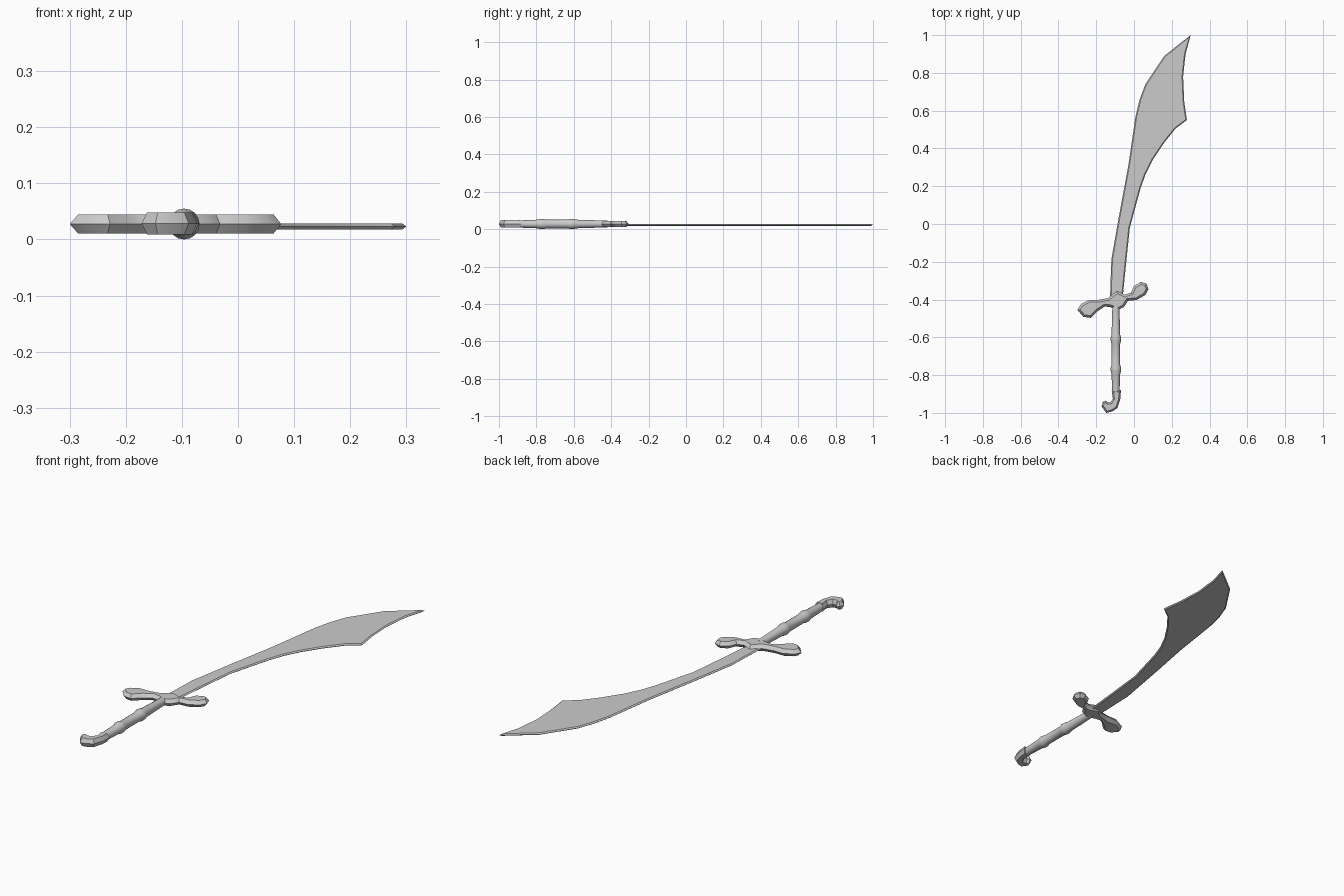
import bpy, bmesh, math
from mathutils import Vector

if "Cube" in bpy.data.objects:
    bpy.data.objects.remove(bpy.data.objects["Cube"])


def finish(name, bm, angle):
    bmesh.ops.recalc_face_normals(bm, faces=bm.faces)
    mesh = bpy.data.meshes.new(name)
    bm.to_mesh(mesh)
    bm.free()
    obj = bpy.data.objects.new(name, mesh)
    bpy.context.collection.objects.link(obj)
    bpy.ops.object.select_all(action='DESELECT')
    obj.select_set(True)
    bpy.context.view_layer.objects.active = obj
    bpy.ops.object.shade_smooth_by_angle(angle=math.radians(angle))
    return obj


def inset_outline(pts, d):
    # mitred inward offset of a counter-clockwise outline
    out = []
    for i, p in enumerate(pts):
        a = (p - pts[i - 1]).normalized()
        b = (pts[(i + 1) % len(pts)] - p).normalized()
        na, nb = Vector((-a.y, a.x)), Vector((-b.y, b.x))
        m = (na + nb).normalized()
        out.append(p + m * d / max(m.dot(na), 0.5))
    return out


def ridged_plate(name, outline, z, half, inset, angle=35):
    # flat plate whose rim is a ridge at mid height
    pts = [Vector(p) for p in outline]
    inner = inset_outline(pts, inset)
    bm = bmesh.new()
    loops = [[bm.verts.new((p.x, p.y, h)) for p in ring]
             for ring, h in ((inner, z - half), (pts, z), (inner, z + half))]
    n = len(pts)
    for lo, hi in zip(loops, loops[1:]):
        for i in range(n):
            j = (i + 1) % n
            bm.faces.new((lo[i], lo[j], hi[j], hi[i]))
    caps = [bm.faces.new(loops[0][::-1]), bm.faces.new(loops[2])]
    bmesh.ops.triangulate(bm, faces=caps)
    return finish(name, bm, angle)


def turned_grip(name, profile, x, z, sides=16):
    # lathe along y
    bm = bmesh.new()
    rings = [[bm.verts.new((x + r * math.cos(2 * math.pi * k / sides), y,
                            z + r * math.sin(2 * math.pi * k / sides)))
              for k in range(sides)] for y, r in profile]
    for a, b in zip(rings, rings[1:]):
        for k in range(sides):
            j = (k + 1) % sides
            bm.faces.new((a[k], a[j], b[j], b[k]))
    bm.faces.new(rings[0])
    bm.faces.new(rings[-1])
    return finish(name, bm, 50)


# Curved blade: cutting edge upward, then back down the spine
edge = [(-.06, -.39), (-.04, -.19), (-.022, -.02), (.035, .19), (.062, .265),
        (.10, .34), (.16, .43), (.22, .505), (.28, .55), (.266, .65),
        (.26, .78), (.273, .90), (.30, 1.0)]
spine = [(.16, .89), (.06, .74), (.03, .66), (.008, .57), (-.03, .31),
         (-.08, .04), (-.12, -.19), (-.127, -.39)]
ridged_plate("blade", edge + spine, 0.023, 0.005, 0.006, 25)

# S-shaped crossguard
guard = [(-.30, -.455), (-.268, -.492), (-.228, -.497), (-.19, -.46),
         (-.155, -.437), (-.125, -.44), (-.09, -.457), (-.053, -.44),
         (-.032, -.407), (.015, -.402), (.06, -.376), (.077, -.345),
         (.066, -.315), (.037, -.307), (0, -.328), (-.016, -.363),
         (-.048, -.374), (-.09, -.355), (-.138, -.392), (-.19, -.402),
         (-.238, -.402), (-.282, -.425)]
ridged_plate("crossguard", guard, 0.0275, 0.0165, 0.012)

# Grip with two raised rings
ring = [(.024, .023), (.008, .0275), (-.008, .0275), (-.024, .023)]
profile = [(-.42, .018)]
for cy in (-.61, -.77):
    profile += [(cy + dy, r) for dy, r in ring]
profile += [(-.90, .019)]
turned_grip("grip", profile, -.096, 0.0275)

# Hooked pommel
pommel = [(-.118, -.88), (-.112, -.925), (-.125, -.945), (-.14, -.945),
          (-.15, -.935), (-.165, -.942), (-.172, -.965), (-.147, -1.0),
          (-.115, -.992), (-.088, -.975), (-.073, -.93), (-.069, -.88)]
ridged_plate("pommel", pommel, 0.0285, 0.0195, 0.009)
